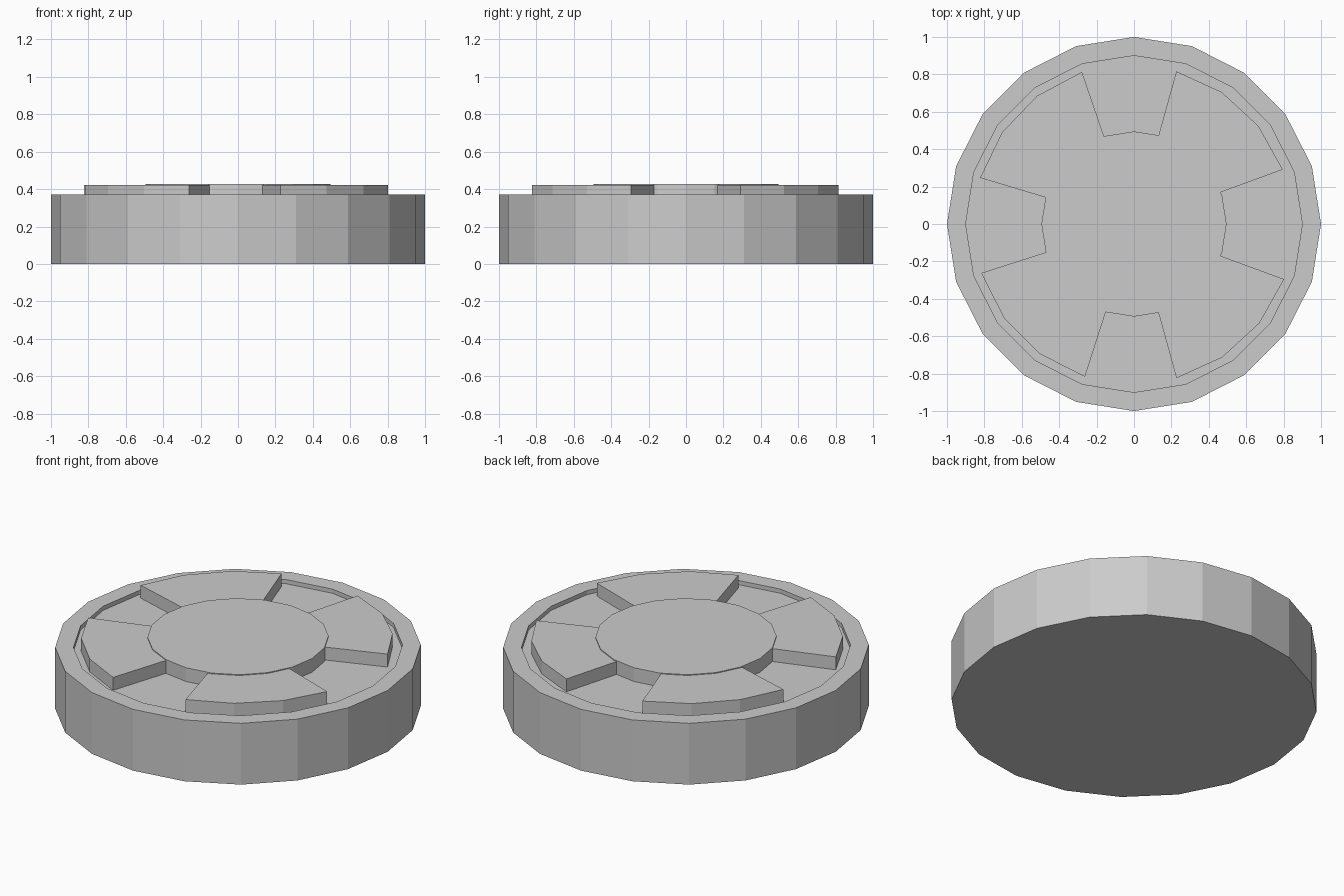
import bpy, bmesh
from math import cos, sin, radians, tau

if "Cube" in bpy.data.objects:
    bpy.data.objects.remove(bpy.data.objects["Cube"])

SIDES = 20
FLOOR = 0.345


def ring(r, n=SIDES):
    return [(r * cos(tau * i / n), r * sin(tau * i / n)) for i in range(n)]


def make_object(name, bm):
    bmesh.ops.recalc_face_normals(bm, faces=bm.faces)
    mesh = bpy.data.meshes.new(name)
    bm.to_mesh(mesh)
    bm.free()
    obj = bpy.data.objects.new(name, mesh)
    bpy.context.collection.objects.link(obj)
    return obj


def loft(name, loops):
    """Skin a stack of equal-length (outline, z) loops, capping both ends."""
    bm = bmesh.new()
    rows = [[bm.verts.new((x, y, z)) for x, y in pts] for pts, z in loops]
    n = len(rows[0])
    for a, b in zip(rows, rows[1:]):
        for i in range(n):
            j = (i + 1) % n
            bm.faces.new((a[i], a[j], b[j], b[i]))
    bm.faces.new(rows[0])
    bm.faces.new(rows[-1])
    return make_object(name, bm)


def polar(r, deg):
    return (r * cos(radians(deg)), r * sin(radians(deg)))


# Round base with raised rim and shallow recess
loft("base", [(ring(1.0), 0), (ring(1.0), 0.37), (ring(0.9), 0.37), (ring(0.9), FLOOR)])

# Central disc
loft("centre_disc", [(ring(0.495), FLOOR), (ring(0.495), 0.428)])

# Four wedge pads around the disc (centre angle, outer radius)
HALF = 27.2
for k, (mid, outer) in enumerate([(47.3, 0.847), (136.1, 0.859), (225.0, 0.858), (312.6, 0.855)]):
    steps = [mid - HALF + 2 * HALF * i / 3 for i in range(4)]
    outline = [polar(outer, a) for a in steps] + [polar(0.47, a) for a in reversed(steps)]
    loft(f"pad_{k + 1}", [(outline, FLOOR), (outline, 0.423)])
